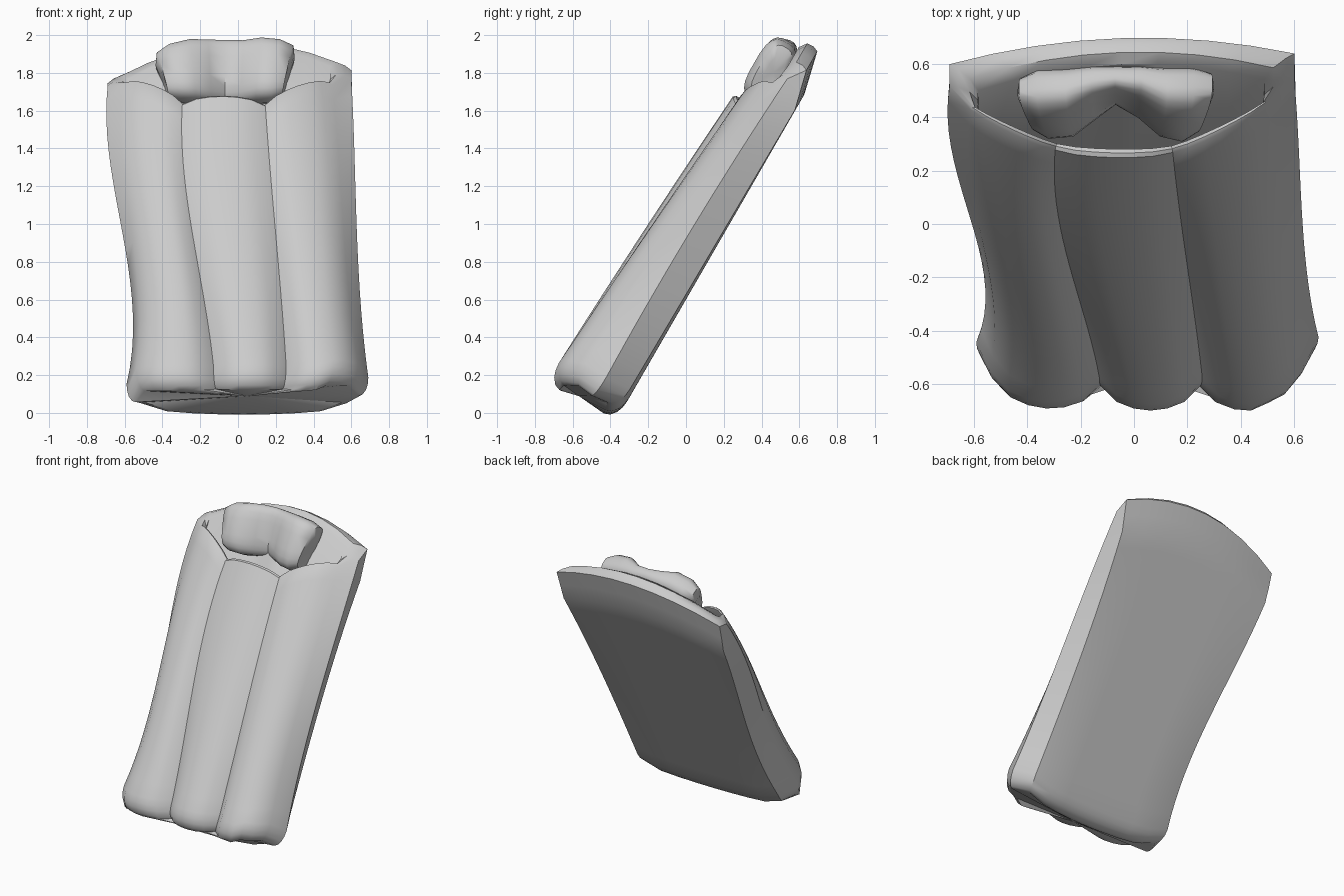
import bpy, bmesh, math

if "Cube" in bpy.data.objects:
    bpy.data.objects.remove(bpy.data.objects["Cube"])

# Local frame: x across, v along the bag, w outward from the back; the bag leans 60 degrees
def world(x, v, w):
    return (x, 0.5 * v - 0.866 * w, 0.866 * v + 0.5 * w)

def curve(p, t):
    """Smooth curve through evenly spaced values."""
    n, total = len(p) - 1, 0
    for i, v in enumerate(p):
        for j in range(n + 1):
            if j != i:
                v *= (t * n - j) / (i - j)
        total += v
    return total

def lerp(a, b, s):
    return a + (b - a) * s

def loft(name, rings, angle=35):
    bm = bmesh.new()
    vs = [[bm.verts.new(world(*p)) for p in r] for r in rings]
    n = len(rings[0])
    for a, b in zip(vs, vs[1:]):
        for i in range(n):
            j = (i + 1) % n
            bm.faces.new((a[i], a[j], b[j], b[i]))
    for ring in (vs[0], vs[-1]):
        c = bm.verts.new([sum(v.co[k] for v in ring) / n for k in range(3)])
        for i in range(n):
            bm.faces.new((ring[i], ring[(i + 1) % n], c))
    bmesh.ops.recalc_face_normals(bm, faces=bm.faces)
    me = bpy.data.meshes.new(name)
    bm.to_mesh(me)
    bm.free()
    ob = bpy.data.objects.new(name, me)
    bpy.context.collection.objects.link(ob)
    bpy.ops.object.select_all(action='DESELECT')
    ob.select_set(True)
    bpy.context.view_layer.objects.active = ob
    bpy.ops.object.shade_smooth_by_angle(angle=math.radians(angle))

# Lengthwise lines as values from foot to opening
seams_x = [(-.54, -.535, -.60, -.61), (-.13, -.20, -.275, -.295),
           (.255, .22, .18, .145), (.635, .575, .54, .50)]
seams_w = [(.59, .55, .50), (.62, .61, .575), (.62, .61, .58), (.59, .55, .48)]
seams_top = [1.72, 1.55, 1.54, 1.73]
puff_h = [(.10, .07, .035), (.095, .065, .045), (.11, .07, .04)]
side_l = [(-.59, -.57, -.66, -.69), (.46, .46, .42), 1.76]
side_r = [(.69, .64, .62, .60), (.46, .46, .42), 1.80]
corner_l = [(-.54, -.54, -.63, -.69), 1.81]
corner_r = [(.60, .575, .57, .60), 1.89]

def section(t):
    """Ring of (x, bottom v, top v, w) at fraction t of the length."""
    ring = []
    # three front puffs between seams
    for k in range(3):
        for i in range(7 if k == 2 else 6):
            s = i / 6
            bulge = math.sin(math.pi * s) ** .6 if 0 < s < 1 else 0
            x = lerp(curve(seams_x[k], t), curve(seams_x[k + 1], t), s)
            w = lerp(curve(seams_w[k], t), curve(seams_w[k + 1], t), s) + curve(puff_h[k], t) * bulge
            top = lerp(seams_top[k], seams_top[k + 1], s) + .03 * bulge
            ring.append((x, -.07 - .04 * bulge + (.03 if x > .5 else 0), top, w))
    ring.append((curve(side_r[0], t), -.05, side_r[2], curve(side_r[1], t)))
    # flat back with arched top
    xr, xl = curve(corner_r[0], t), curve(corner_l[0], t)
    for i in range(9):
        s = i / 8
        q = 1 - (2 * s - 1) ** 2
        ring.append((lerp(xr, xl, s), -.04 - .06 * q ** .5,
                     lerp(corner_r[1], corner_l[1], s) + .155 * q,
                     .30 + .055 * max(0, (t - .89) / .11) + .02 * (1 - q) ** 6 * (1 - t)))
    ring.append((curve(side_l[0], t), -.09, side_l[2], curve(side_l[1], t)))
    return ring

rings = []
# rounded foot end
for a in (90, 65, 40, 20):
    a = math.radians(a)
    k = 1 - math.cos(a)
    rings.append([(.03 + (x - .03) * (1 - .08 * k), b - .12 * math.sin(a), .51 + (w - .51) * (1 - .36 * k))
                  for x, b, _, w in section(0)])
# body
for i in range(19):
    t = i / 18
    rings.append([(x, lerp(b, top, t), w) for x, b, top, w in section(t)])
# thick rolled lip, then lining of the opening
for s, dv in ((.3, .012), (.7, .01), (1, -.03), (1.05, None)):
    ring = []
    for x, _, top, w in section(1):
        back = w < .47
        kx, kw = (.83, .2) if back else (.96, .7)
        ring.append((-.06 + (x + .06) * lerp(1, kx, s),
                     1.15 if dv is None else top + dv,
                     .475 + (w - .475) * lerp(1, kw, s)))
    rings.append(ring)
loft("sleeping_bag", rings)

# pillow: x, low v, high v, back w, front w, outward lean of the upper edge
stations = [(-.405, 1.70, 1.84, .46, .53, .0), (-.40, 1.64, 1.90, .44, .57, .0), (-.34, 1.62, 1.94, .42, .605, .0),
            (-.24, 1.62, 1.965, .42, .605, .01), (-.15, 1.64, 1.98, .41, .55, .025), (-.07, 1.66, 1.985, .40, .51, .045),
            (.02, 1.64, 1.98, .41, .54, .025), (.11, 1.62, 1.975, .42, .605, .01), (.20, 1.61, 1.965, .42, .615, .0),
            (.265, 1.64, 1.94, .44, .58, .0), (.27, 1.71, 1.88, .46, .54, .0)]
pillow = []
for x, v0, v1, w0, w1, lean in stations:
    ring = []
    for i in range(20):
        a = math.tau * (i + .5) / 20
        c, s = math.cos(a), math.sin(a)
        pv = math.copysign(abs(c) ** .6, c)
        pw = math.copysign(abs(s) ** .7, s)
        flare = 1 + .09 * pv  # wider along the upper edge
        ring.append((-.06 + (x + .06) * flare, (v0 + v1) / 2 + pv * (v1 - v0) / 2,
                     (w0 + w1) / 2 + pw * (w1 - w0) / 2 + lean * pv))
    pillow.append(ring)
loft("pillow", pillow, 50)
